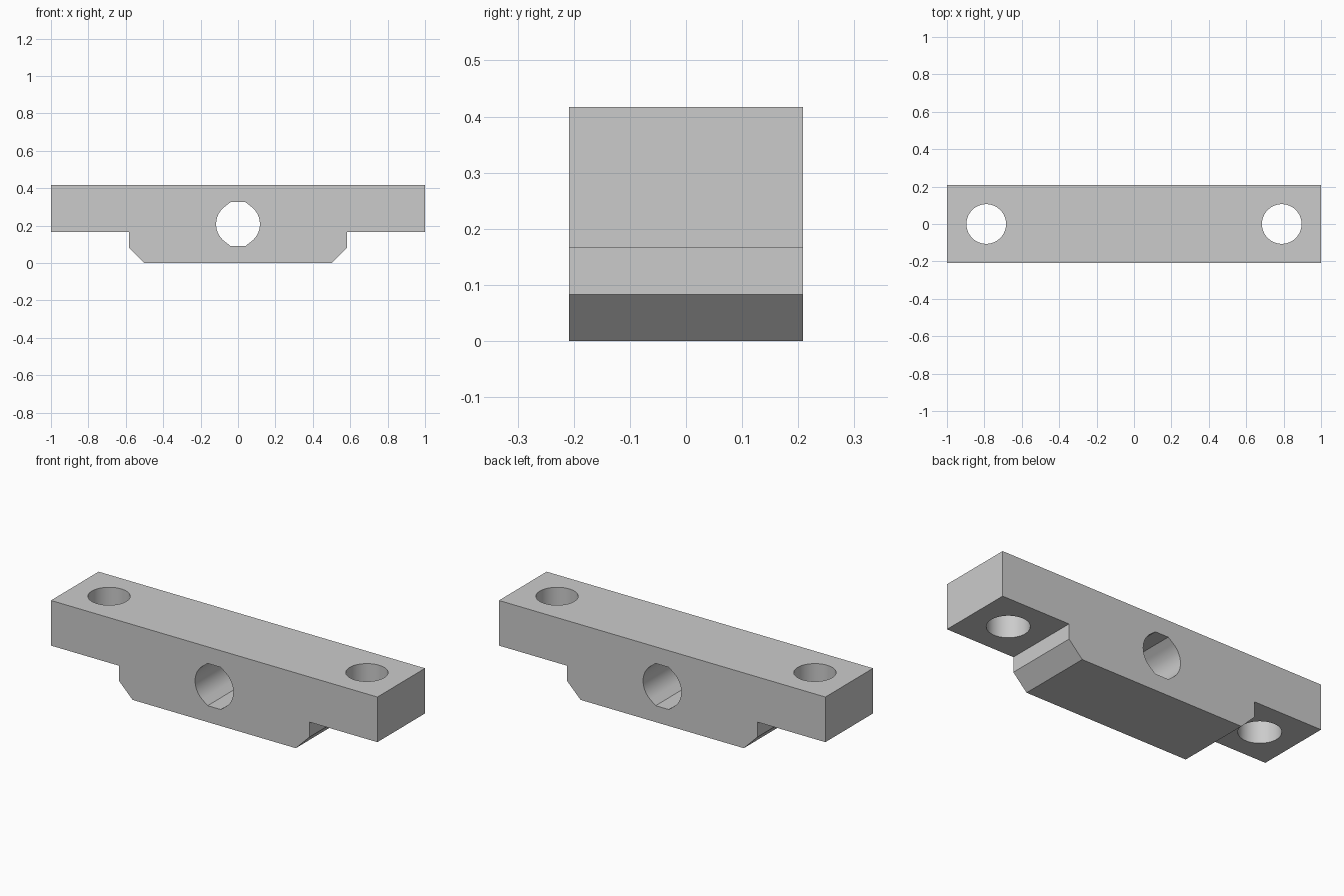
import bpy, bmesh
from math import cos, sin, pi, radians
from mathutils import Matrix

cube = bpy.data.objects.get("Cube")
if cube:
    bpy.data.objects.remove(cube, do_unlink=True)

grey = bpy.data.materials.new("light grey")
grey.use_nodes = True
grey.diffuse_color = (0.6, 0.6, 0.6, 1)
grey.node_tree.nodes["Principled BSDF"].inputs["Base Color"].default_value = (0.6, 0.6, 0.6, 1)


def prism(name, outline, depth, matrix=Matrix()):
    """Extrude a 2D outline, centred on its own plane, then place it."""
    bm = bmesh.new()
    face = bm.faces.new([bm.verts.new((x, y, -depth / 2)) for x, y in outline])
    ext = bmesh.ops.extrude_face_region(bm, geom=[face])
    top = [v for v in ext["geom"] if isinstance(v, bmesh.types.BMVert)]
    bmesh.ops.translate(bm, verts=top, vec=(0, 0, depth))
    bmesh.ops.recalc_face_normals(bm, faces=bm.faces)
    bm.transform(matrix)
    mesh = bpy.data.meshes.new(name)
    bm.to_mesh(mesh)
    bm.free()
    mesh.materials.append(grey)
    obj = bpy.data.objects.new(name, mesh)
    bpy.context.collection.objects.link(obj)
    return obj


def arc(radius, start, end, steps):
    angles = [start + (end - start) * i / steps for i in range(steps + 1)]
    return [(radius * cos(a), radius * sin(a)) for a in angles]


upright = Matrix.Rotation(pi / 2, 4, "X")

# Stepped bar with a chamfered lower block
half = [(0.5, 0), (0.583, 0.083), (0.583, 0.167), (1, 0.167), (1, 0.417)]
bar = prism("mounting_bar", half + [(-x, z) for x, z in reversed(half)], 0.417, upright)

# Cross bore: round sides with flattened top and bottom
r, flat, tangent = 0.117, 0.04, radians(52)
right = [(flat, -r)] + arc(r, -tangent, tangent, 24) + [(flat, r)]
bore = right + [(-x, -z) for x, z in right]
cutters = [prism("cross_bore_cutter", bore, 1, Matrix.Translation((0, 0, 0.208)) @ upright)]

# Vertical bolt holes at both ends
circle = arc(0.106, 0, 2 * pi, 64)[:-1]
for side, x in (("right", -0.79), ("left", 0.79)):
    cutters.append(prism(side + "_bolt_hole_cutter", circle, 2, Matrix.Translation((x, 0, 0))))

bpy.context.view_layer.objects.active = bar
for cutter in cutters:
    mod = bar.modifiers.new(cutter.name, "BOOLEAN")
    mod.operation = "DIFFERENCE"
    mod.solver = "EXACT"
    mod.object = cutter
    bpy.ops.object.modifier_apply(modifier=mod.name)
    bpy.data.objects.remove(cutter, do_unlink=True)

for obj in bpy.context.selected_objects:
    obj.select_set(False)
bar.select_set(True)
bpy.ops.object.shade_smooth_by_angle(angle=radians(25))
